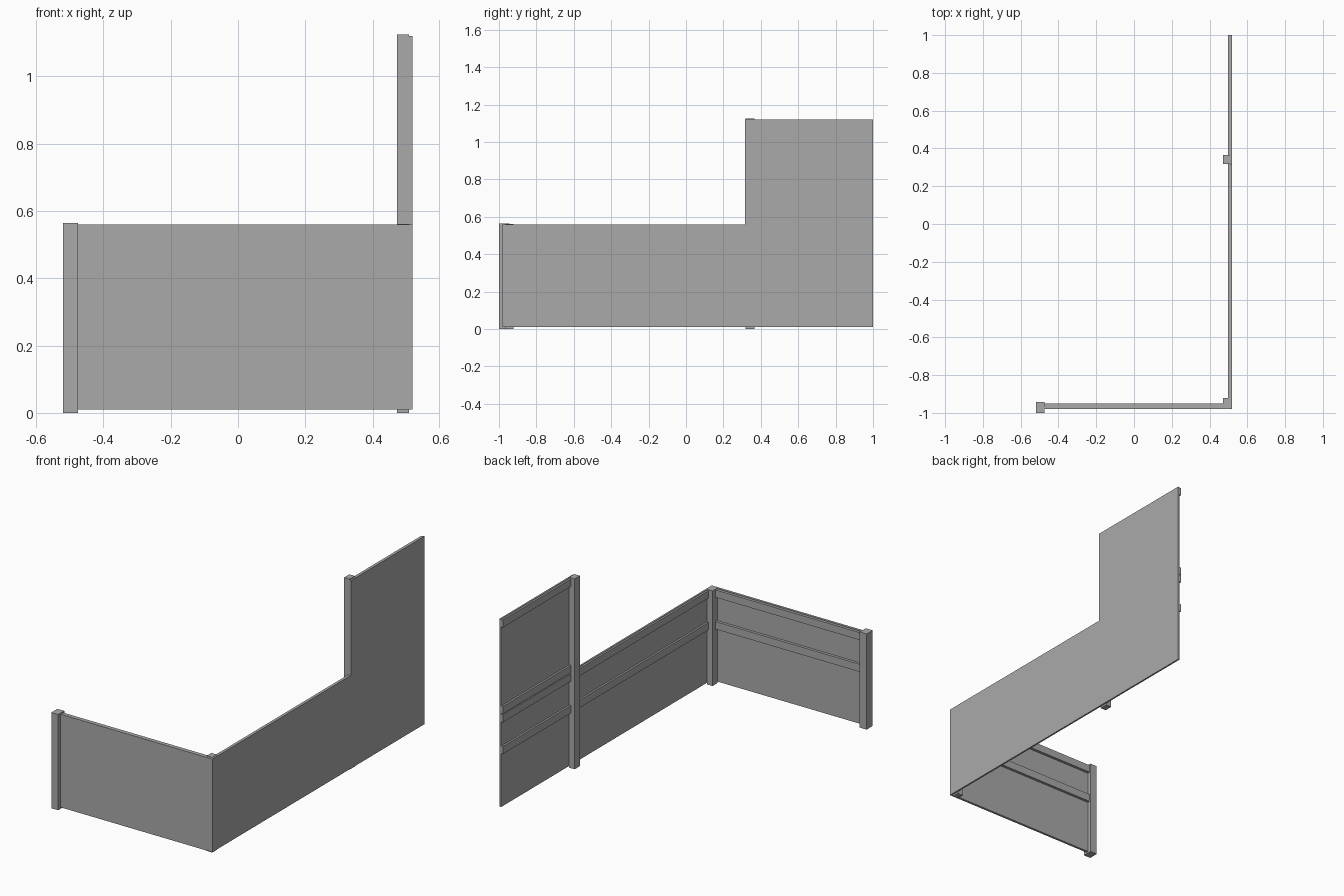
import bpy
import bmesh

cube = bpy.data.objects.get("Cube")
if cube:
    bpy.data.objects.remove(cube, do_unlink=True)

# One plain grey for the whole fence
grey = bpy.data.materials.new("fence_grey")
grey.use_nodes = True
colour = (0.4, 0.4, 0.4, 1)
grey.diffuse_color = colour
grey.node_tree.nodes["Principled BSDF"].inputs["Base Color"].default_value = colour


def add_object(name, bm):
    bmesh.ops.recalc_face_normals(bm, faces=bm.faces)
    mesh = bpy.data.meshes.new(name)
    bm.to_mesh(mesh)
    bm.free()
    mesh.materials.append(grey)
    obj = bpy.data.objects.new(name, mesh)
    bpy.context.collection.objects.link(obj)
    return obj


def box(name, x, y, z):
    bm = bmesh.new()
    bmesh.ops.create_cube(bm, size=1)
    for v in bm.verts:
        for i, (lo, hi) in enumerate((x, y, z)):
            v.co[i] = lo if v.co[i] < 0 else hi
    return add_object(name, bm)


LOW, HIGH, BASE = 0.56, 1.12, 0.01
OUT, INNER = 0.518, 0.508        # side board faces
RAIL_X = (0.497, INNER)
FRONT, FRONT_IN = -0.98, -0.966  # front board faces

# Side board: stepped outline extruded to thickness
bm = bmesh.new()
outline = [(FRONT, BASE), (1, BASE), (1, HIGH), (0.315, HIGH), (0.315, LOW), (FRONT, LOW)]
face = bm.faces.new([bm.verts.new((INNER, y, z)) for y, z in outline])
ext = bmesh.ops.extrude_face_region(bm, geom=[face])
for v in ext["geom"]:
    if isinstance(v, bmesh.types.BMVert):
        v.co.x = OUT
add_object("side_board", bm)

# Front board
box("front_board", (-0.478, INNER), (FRONT, FRONT_IN), (BASE, LOW))

# Posts
box("end_post", (-0.52, -0.475), (-1, -0.943), (0, 0.565))
box("corner_post", (0.472, INNER), (FRONT_IN, -0.922), (0, 0.562))
box("middle_post", (0.472, INNER), (0.317, 0.365), (0, 1.125))

# Rails on the inner faces
low_rails = [(0.325, 0.37), (0.513, 0.557)]
tall_rails = low_rails + [(0.563, 0.607), (1.073, 1.117)]
for i, z in enumerate(low_rails):
    box(f"front_rail_{i}", (-0.475, 0.472), (FRONT_IN, -0.95), z)
    box(f"side_low_rail_{i}", RAIL_X, (-0.922, 0.317), z)
for i, z in enumerate(tall_rails):
    box(f"side_tall_rail_{i}", RAIL_X, (0.365, 1), z)
